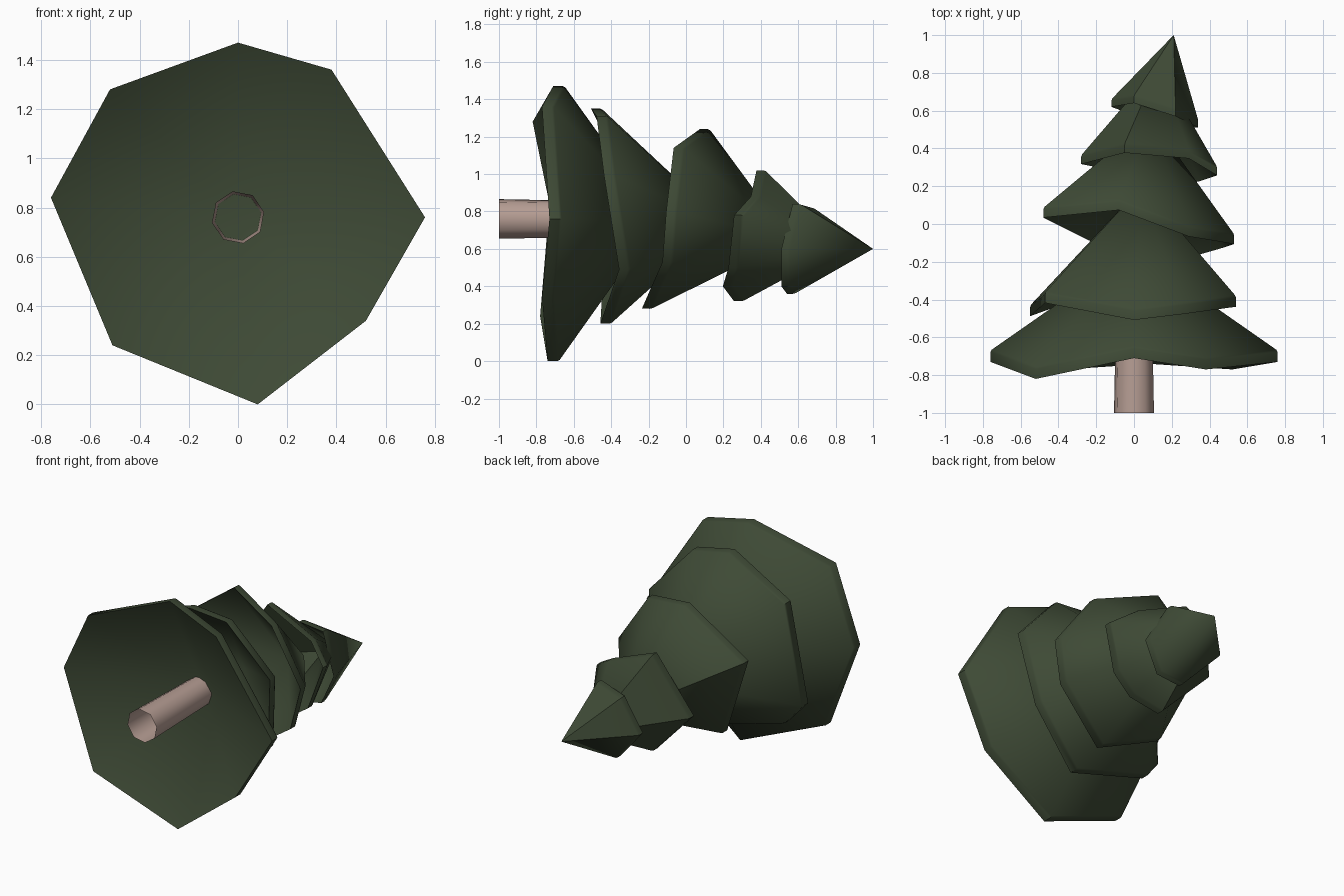
import bpy, bmesh, math

if "Cube" in bpy.data.objects:
    bpy.data.objects.remove(bpy.data.objects["Cube"])


def material(name, rgb):
    m = bpy.data.materials.new(name)
    m.diffuse_color = (*rgb, 1.0)
    m.use_nodes = True
    m.node_tree.nodes["Principled BSDF"].inputs["Base Color"].default_value = m.diffuse_color
    return m


GREEN = material("pine green", (0.048, 0.068, 0.036))
BROWN = material("pale bark", (0.47, 0.34, 0.295))


def finish(bm, name, mat, angle):
    bmesh.ops.recalc_face_normals(bm, faces=bm.faces)
    me = bpy.data.meshes.new(name)
    bm.to_mesh(me)
    bm.free()
    ob = bpy.data.objects.new(name, me)
    bpy.context.collection.objects.link(ob)
    me.materials.append(mat)
    bpy.ops.object.select_all(action='DESELECT')
    ob.select_set(True)
    bpy.context.view_layer.objects.active = ob
    bpy.ops.object.shade_smooth_by_angle(angle=math.radians(angle))
    return ob


def tier(name, rim, apex, base, half):
    """Hollow irregular cone of branches: rim points are (x, z, y), with a thick lip."""
    bm = bmesh.new()
    low = [bm.verts.new((x, y - half, z)) for x, z, y in rim]
    high = [bm.verts.new((x, y + half, z)) for x, z, y in rim]
    top = bm.verts.new(apex)
    bottom = bm.verts.new(base)
    n = len(rim)
    for i in range(n):
        j = (i + 1) % n
        bm.faces.new((low[i], low[j], high[j], high[i]))
        bm.faces.new((high[i], high[j], top))
        bm.faces.new((low[j], low[i], bottom))
    bmesh.ops.recalc_face_normals(bm, faces=bm.faces)
    # soften the lip
    lip = [e for e in bm.edges if e.verts[0] in high and e.verts[1] in high]
    bmesh.ops.bevel(bm, geom=lip, offset=0.008, segments=1, affect='EDGES')
    finish(bm, name, GREEN, 55)


# branch tiers from the trunk end to the tip
tier("branches_bottom",
     [(0, 1.47, -.68), (.38, 1.36, -.74), (.76, .76, -.70), (.52, .34, -.74),
      (.08, 0, -.71), (-.51, .24, -.75), (-.76, .84, -.70), (-.52, 1.28, -.79)],
     (0, -.14, .76), (0, -.36, .76), .03)
tier("branches_lower",
     [(0, 1.35, -.48), (.25, 1.31, -.45), (.54, .99, -.41), (.47, .49, -.33),
      (.11, .2, -.43), (-.44, .36, -.42), (-.55, .49, -.46), (-.47, 1.17, -.39)],
     (.04, .2, .74), (.02, .04, .75), .028)
tier("branches_middle",
     [(-.08, 1.24, .1), (.29, 1.14, -.04), (.53, .8, -.08), (.47, .53, -.1),
      (.09, .28, -.21), (-.24, .38, -.06), (-.48, .95, .06)],
     (.09, .56, .65), (.07, .42, .68), .026)
tier("branches_upper",
     [(-.05, 1.02, .4), (.29, .88, .37), (.44, .78, .28), (.35, .5, .25),
      (.2, .4, .22), (.03, .32, .28), (-.28, .64, .34)],
     (.13, .84, .61), (.12, .72, .63), .023)
tier("branches_tip",
     [(0, .82, .66), (.22, .84, .59), (.34, .6, .53), (.25, .4, .53),
      (.1, .36, .56), (-.12, .6, .64)],
     (.21, 1.0, .6), (.19, .88, .6), .02)

# open eight-sided trunk, slightly tapered, running up inside the branches
bm = bmesh.new()
rings = []
for y, r in ((-1.0, .108), (-.3, .094)):
    rings.append([bm.verts.new((r * math.cos(k * math.pi / 4 + .2), y,
                                .76 + r * math.sin(k * math.pi / 4 + .2)))
                  for k in range(8)])
for i in range(8):
    j = (i + 1) % 8
    bm.faces.new((rings[0][i], rings[0][j], rings[1][j], rings[1][i]))
finish(bm, "trunk", BROWN, 60)
